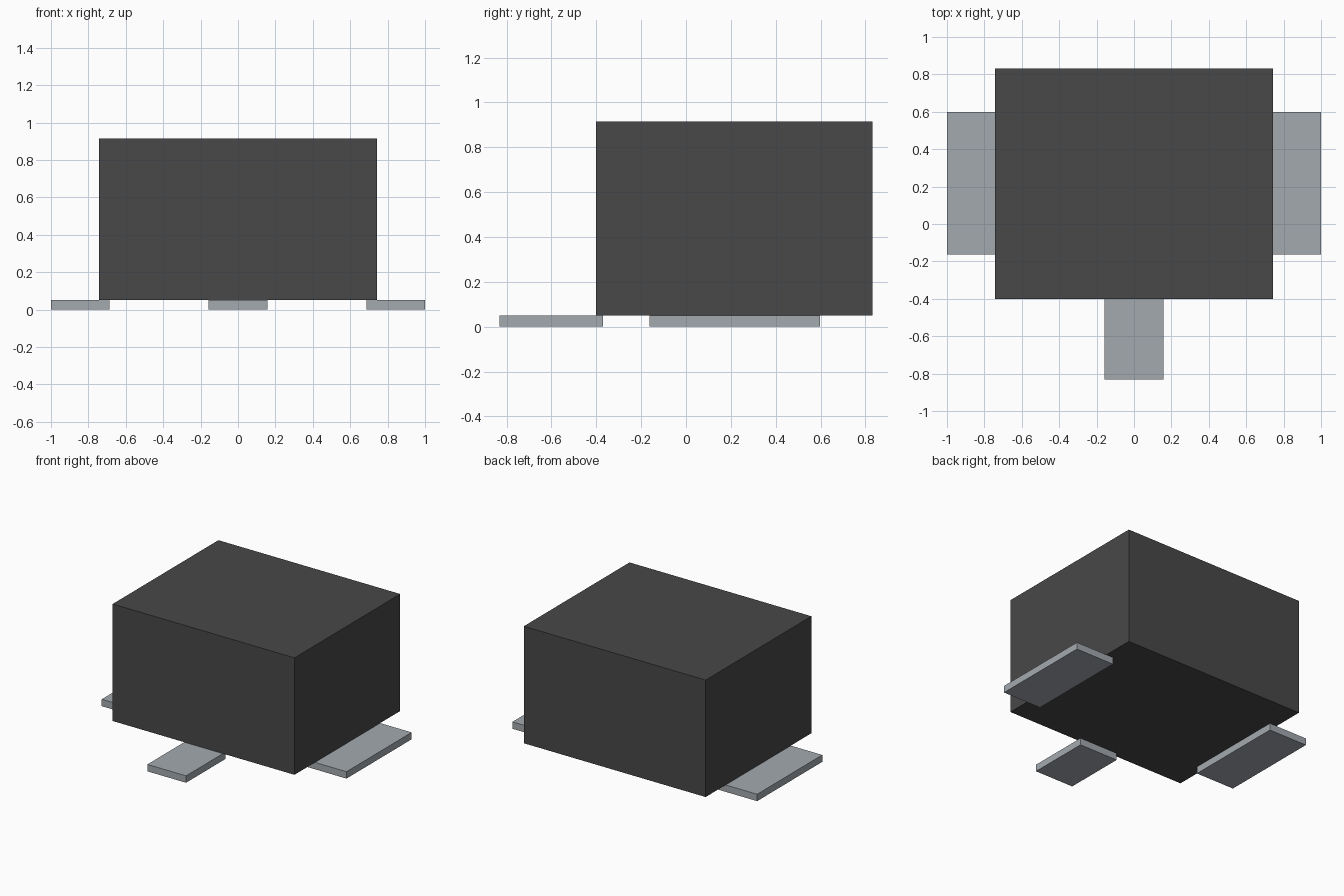
import bpy
from mathutils import Vector

cube = bpy.data.objects.get("Cube")
if cube:
    bpy.data.objects.remove(cube, do_unlink=True)


def make_material(name, rgb):
    mat = bpy.data.materials.new(name)
    mat.use_nodes = True
    mat.diffuse_color = (*rgb, 1)
    mat.node_tree.nodes["Principled BSDF"].inputs["Base Color"].default_value = (*rgb, 1)
    return mat


def make_box(name, low, high, mat):
    """Box spanning two opposite corners, with its size baked into the mesh."""
    low, high = Vector(low), Vector(high)
    bpy.ops.mesh.primitive_cube_add(size=1, location=(low + high) / 2)
    box = bpy.context.object
    box.name = name
    box.dimensions = high - low
    bpy.ops.object.transform_apply(location=False, rotation=False, scale=True)
    box.data.materials.append(mat)
    return box


dark_plastic = make_material("dark grey plastic", (0.065, 0.065, 0.065))
pale_metal = make_material("pale grey metal", (0.37, 0.40, 0.43))

PAD_TOP = 0.051

# Main housing, resting on the contact pads
make_box("housing", (-0.743, -0.402, PAD_TOP), (0.743, 0.832, 0.915), dark_plastic)

# Wide pads on both sides
for side, sign in (("left", 1), ("right", -1)):
    inner, outer = sorted((sign * 0.686, sign * 1.0))
    make_box(side + "_pad", (inner, -0.162, 0), (outer, 0.598, PAD_TOP), pale_metal)

# Narrow pad at the front
make_box("front_pad", (-0.158, -0.832, 0), (0.158, -0.369, PAD_TOP), pale_metal)
